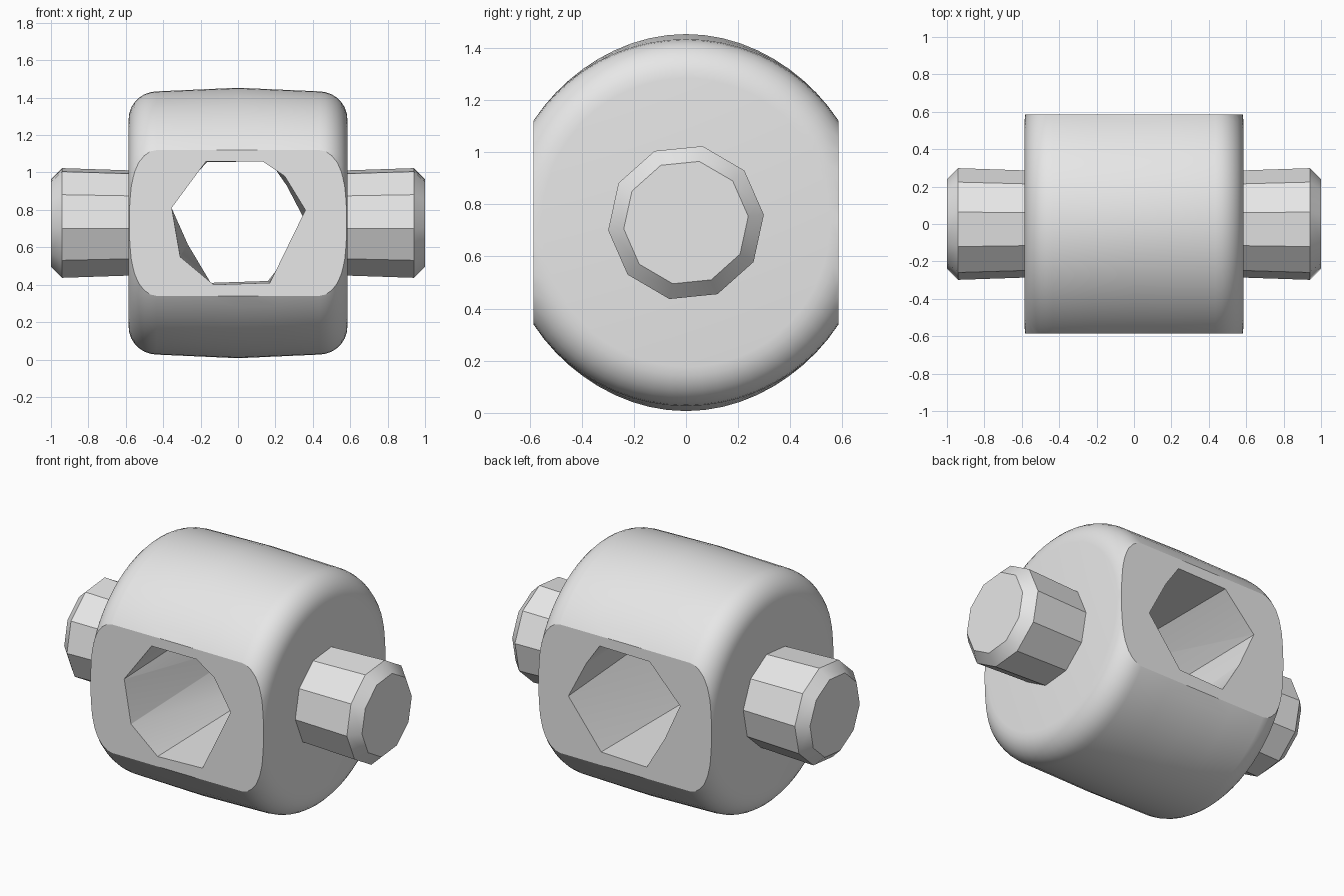
import bpy, bmesh, math
from mathutils import Vector

cube = bpy.data.objects.get("Cube")
if cube:
    bpy.data.objects.remove(cube)

AXIS_Z = 0.73      # height of the pin axis
FLAT_Y = 0.585     # half depth of the body

steel = bpy.data.materials.new("light_grey")
steel.use_nodes = True
steel.diffuse_color = (0.8, 0.8, 0.8, 1)
steel.node_tree.nodes["Principled BSDF"].inputs["Base Color"].default_value = (0.8, 0.8, 0.8, 1)


def loft(bm, rings):
    """Join equal rings of points into a closed solid."""
    loops = [[bm.verts.new(p) for p in ring] for ring in rings]
    for a, b in zip(loops, loops[1:]):
        for i in range(len(a)):
            j = (i + 1) % len(a)
            bm.faces.new((a[i], a[j], b[j], b[i]))
    bm.faces.new(loops[0][::-1])
    bm.faces.new(loops[-1])
    bmesh.ops.recalc_face_normals(bm, faces=bm.faces)


def finish(name, bm):
    mesh = bpy.data.meshes.new(name)
    bm.to_mesh(mesh)
    bm.free()
    mesh.materials.append(steel)
    obj = bpy.data.objects.new(name, mesh)
    bpy.context.collection.objects.link(obj)
    return obj


def select_only(obj):
    bpy.ops.object.select_all(action='DESELECT')
    obj.select_set(True)
    bpy.context.view_layer.objects.active = obj


# Body: rounded drum along x, slightly crowned at top and bottom
R, HALF, ROUND, SIDES = 0.703, 0.585, 0.15, 64
half_profile = [(0, R), (0.22, R)]
for k in range(8):
    t = math.pi / 2 * k / 7
    half_profile.append((HALF - ROUND + ROUND * math.sin(t),
                         R - ROUND + ROUND * math.cos(t)))
profile = [(-x, r) for x, r in half_profile[:0:-1]] + half_profile


def drum_ring(x, r):
    ring = []
    for i in range(SIDES):
        a = 2 * math.pi * i / SIDES
        crown = 0.02 * abs(math.sin(a)) ** 6 * max(0, 1 - abs(x) / 0.45)
        ring.append((x, (r + crown) * math.cos(a), AXIS_Z + (r + crown) * math.sin(a)))
    return ring


bm = bmesh.new()
loft(bm, [drum_ring(x, r) for x, r in profile])

# Flat front and back
for s in (-1, 1):
    cut = bmesh.ops.bisect_plane(bm, geom=bm.verts[:] + bm.edges[:] + bm.faces[:],
                                 plane_co=(0, s * FLAT_Y, 0), plane_no=(0, s, 0),
                                 clear_outer=True)
    rim = [e for e in cut["geom_cut"] if isinstance(e, bmesh.types.BMEdge)]
    bmesh.ops.contextual_create(bm, geom=rim)
bmesh.ops.recalc_face_normals(bm, faces=bm.faces)
body = finish("body", bm)

# Faceted hole running front to back
front = [(-.17, 1.06), (.13, 1.06), (.25, .98), (.36, .8),
         (.17, .41), (-.13, .4), (-.31, .55), (-.355, .81)]
back = [(-.165, 1.055), (.17, 1.06), (.26, .93), (.38, .7),
        (.16, .42), (-.145, .41), (-.27, .62), (-.37, .84)]
bm = bmesh.new()
loft(bm, [[(x, -0.6, z) for x, z in front], [(x, 0.6, z) for x, z in back]])
bmesh.ops.triangulate(bm, faces=bm.faces)
cutter = finish("hole_cutter", bm)
cutter.hide_render = True

select_only(body)
mod = body.modifiers.new("hole", 'BOOLEAN')
mod.operation = 'DIFFERENCE'
mod.solver = 'EXACT'
mod.object = cutter
bpy.ops.object.modifier_apply(modifier=mod.name)
bpy.data.objects.remove(cutter)
bpy.ops.object.shade_smooth_by_angle(angle=math.radians(30))

# Faceted pins with chamfered ends
PIN_SIDES = 10
for side, name in ((1, "left_pin"), (-1, "right_pin")):
    rings = []
    for x, r in ((0.5, 0.285), (0.94, 0.3), (1.0, 0.24)):
        rings.append([(side * x, r * math.cos(a), AXIS_Z + r * math.sin(a))
                      for a in (2 * math.pi * i / PIN_SIDES + 0.1 for i in range(PIN_SIDES))])
    bm = bmesh.new()
    loft(bm, rings)
    pin = finish(name, bm)
    select_only(pin)
    bpy.ops.object.shade_smooth_by_angle(angle=math.radians(30))
